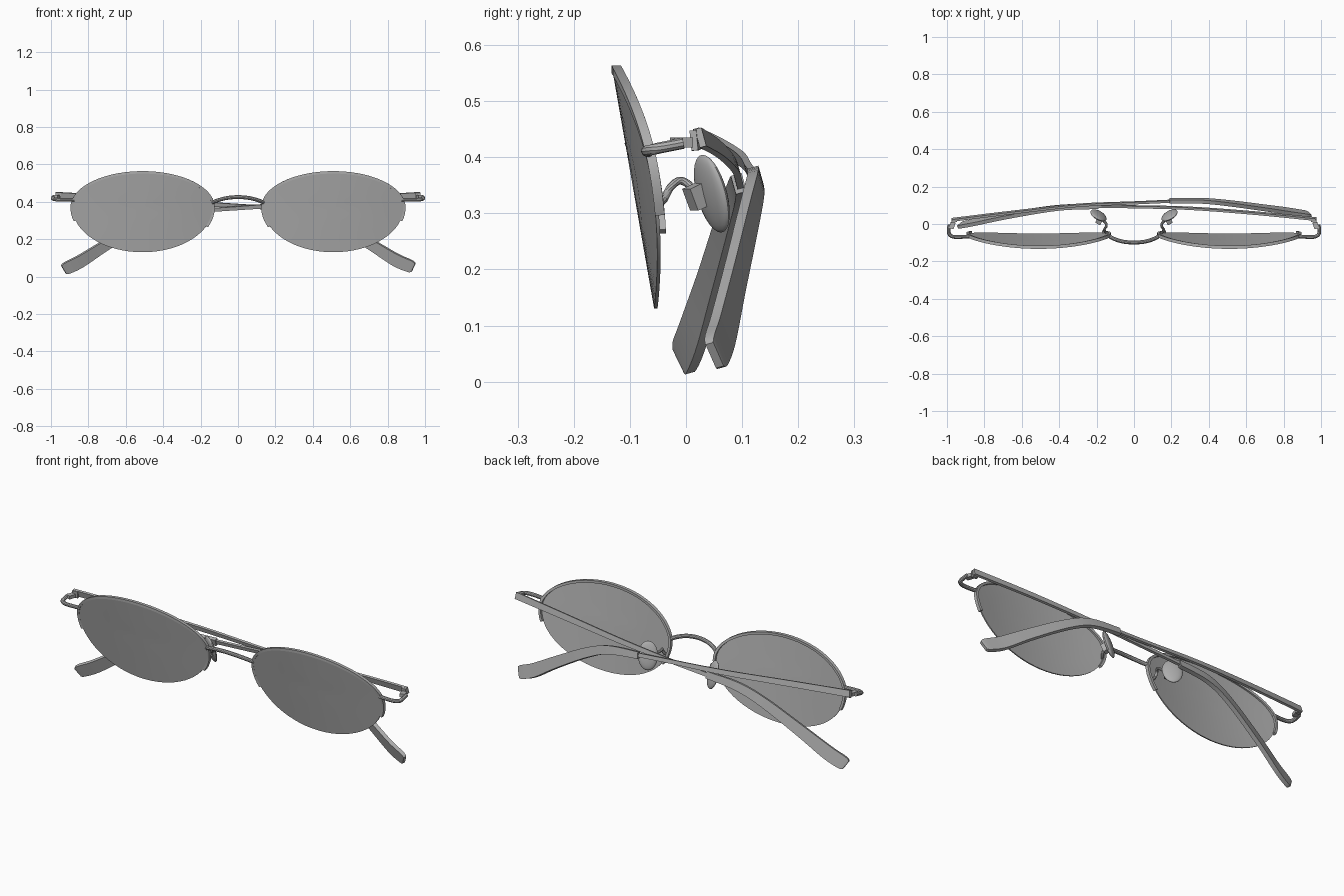
import bpy, bmesh, math
from mathutils import Vector, Matrix

cube = bpy.data.objects.get("Cube")
if cube:
    bpy.data.objects.remove(cube, do_unlink=True)

grey = bpy.data.materials.new("plain_grey")
grey.use_nodes = True
grey.diffuse_color = (0.42, 0.42, 0.42, 1)
grey.node_tree.nodes["Principled BSDF"].inputs["Base Color"].default_value = (0.42, 0.42, 0.42, 1)


def finish(name, bm, angle=35):
    bmesh.ops.recalc_face_normals(bm, faces=bm.faces[:])
    me = bpy.data.meshes.new(name)
    bm.to_mesh(me)
    bm.free()
    me.materials.append(grey)
    ob = bpy.data.objects.new(name, me)
    bpy.context.collection.objects.link(ob)
    bpy.ops.object.select_all(action='DESELECT')
    ob.select_set(True)
    bpy.context.view_layer.objects.active = ob
    bpy.ops.object.shade_smooth_by_angle(angle=math.radians(angle))
    return ob


def spline(keys, steps=5):
    """Smooth path through tuples of any length."""
    k = [Vector(p) for p in keys]
    out = []
    for i in range(len(k) - 1):
        a, b, c, d = k[max(i - 1, 0)], k[i], k[i + 1], k[min(i + 2, len(k) - 1)]
        for j in range(steps):
            t = j / steps
            out.append(b + (c - a) * (t / 2) + (a * 2 - b * 5 + c * 4 - d) * (t * t / 2)
                       + (b * 3 - a - c * 3 + d) * (t ** 3 / 2))
    return out + [k[-1]]


def sweep(name, path, sizes, up, sides=4):
    """Sweep a box (4 sides) or an ellipse along a path; sizes are (height, thickness)."""
    bm = bmesh.new()
    rings = []
    for i, p in enumerate(path):
        t = (path[min(i + 1, len(path) - 1)] - path[max(i - 1, 0)]).normalized()
        u = Vector(up)
        u = (u - t * u.dot(t)).normalized()
        w = t.cross(u)
        h, d = sizes[i] if isinstance(sizes, list) else sizes
        ring = []
        for k in range(sides):
            a = 2 * math.pi * (k + 0.5) / sides
            r = 0.5 * (math.sqrt(2) if sides == 4 else 1)
            ring.append(bm.verts.new(p + u * (h * r * math.sin(a)) + w * (d * r * math.cos(a))))
        rings.append(ring)
    for a, b in zip(rings, rings[1:]):
        for k in range(sides):
            bm.faces.new((a[k], a[(k + 1) % sides], b[(k + 1) % sides], b[k]))
    bm.faces.new(rings[0])
    bm.faces.new(rings[-1])
    return finish(name, bm)


def tube(name, keys, radius):
    return sweep(name, spline(keys), (2 * radius, 2 * radius), (0.1, 0.2, 1), 10)


def box(name, centre, size, rot=(0, 0, 0)):
    bm = bmesh.new()
    bmesh.ops.create_cube(bm, size=1)
    ob = finish(name, bm)
    ob.location, ob.scale, ob.rotation_euler = centre, size, rot
    return ob


def lens_point(s, angle, r=1.0):
    """Point on the tilted, bowed lens surface."""
    u = r * math.cos(angle)
    v = r * math.sin(angle)
    z = 0.37 + v * (0.185 if v > 0 else 0.24)
    y = -0.129 + (0.56 - z) * 0.175 + 0.035 * u * u
    return Vector((s * (0.51 + 0.375 * u), y, z))


def lens(name, s):
    bm = bmesh.new()
    n, rad = 64, (0.25, 0.5, 0.75, 1.0)
    sheets = []
    for off in (-0.003, 0.003):
        shift = Vector((0, off, 0))
        mid = bm.verts.new(lens_point(s, 0, 0) + shift)
        rings = [[bm.verts.new(lens_point(s, 2 * math.pi * k / n, r) + shift)
                  for k in range(n)] for r in rad]
        for k in range(n):
            m = (k + 1) % n
            bm.faces.new((mid, rings[0][k], rings[0][m]))
            for a, b in zip(rings, rings[1:]):
                bm.faces.new((a[k], b[k], b[m], a[m]))
        sheets.append(rings[-1])
    for k in range(n):
        m = (k + 1) % n
        bm.faces.new((sheets[0][k], sheets[0][m], sheets[1][m], sheets[1][k]))
    finish(name, bm)


def nose_pad(name, s):
    bm = bmesh.new()
    bmesh.ops.create_uvsphere(bm, u_segments=24, v_segments=14, radius=1)
    across = Vector((s * 0.85, 0.5, 0)).normalized()
    up = Vector((s * 0.05, -0.3, 1))
    up = (up - across * up.dot(across)).normalized()
    thin = up.cross(across)
    m = Matrix((across * 0.048, thin * 0.015, up * 0.072)).transposed()
    for v in bm.verts:
        v.co = m @ v.co + Vector((s * 0.19, 0.046, 0.335))
    finish(name, bm)


for s, side in ((1, "left"), (-1, "right")):
    lens(side + "_lens", s)
    # half rim over the top of the lens
    arc = [math.radians(-17 + 222 * i / 48) for i in range(49)]
    sweep(side + "_rim", [lens_point(s, a, 1.012) + Vector((0, 0.004, 0)) for a in arc],
          (0.017, 0.013), (0, 1, 0))
    # end piece curling back to the hinge
    tube(side + "_end_piece", [(s * 0.875, -0.066, 0.41), (s * 0.95, -0.07, 0.411),
                               (s * 0.98, -0.062, 0.413), (s * 0.99, -0.045, 0.417),
                               (s * 0.988, -0.005, 0.425)], 0.01)
    box(side + "_hinge", (s * 0.972, -0.008, 0.426), (0.026, 0.035, 0.018), (0, 0, s * 0.3))
    box(side + "_hinge_plate", (s * 0.962, 0.016, 0.43), (0.028, 0.012, 0.036), (0.1, 0, s * -0.15))
    # nose pad with its bent wire and mount
    tube(side + "_pad_wire", [(s * 0.143, -0.052, 0.318), (s * 0.155, -0.04, 0.324),
                              (s * 0.158, -0.028, 0.346), (s * 0.148, -0.012, 0.358),
                              (s * 0.15, 0.004, 0.352), (s * 0.17, 0.022, 0.335)], 0.007)
    box(side + "_pad_mount", (s * 0.183, 0.022, 0.331), (0.03, 0.036, 0.042), (0.4, 0, s * 0.5))
    nose_pad(side + "_nose_pad", s)

# arched bridge
tube("bridge", [(-0.137, -0.062, 0.395), (-0.11, -0.078, 0.407), (-0.06, -0.094, 0.42),
                (0, -0.099, 0.425), (0.06, -0.094, 0.42), (0.11, -0.078, 0.407),
                (0.137, -0.062, 0.395)], 0.0105)

# folded temples: slim bar from the hinge, then a wide sleeve that bends down
# keys are (distance across, y, z, height, thickness)
arms = {
    "right": (-1, [(-0.975, 0.022, 0.435, 0.034, 0.012), (-0.65, 0.062, 0.418, 0.03, 0.012),
                   (-0.3, 0.1, 0.396, 0.025, 0.012), (0, 0.113, 0.378, 0.02, 0.012),
                   (0.22, 0.123, 0.365, 0.02, 0.012)],
              [(0.19, 0.124, 0.366, 0.034, 0.02), (0.36, 0.124, 0.349, 0.042, 0.02),
               (0.5, 0.112, 0.293, 0.048, 0.02), (0.7, 0.086, 0.178, 0.057, 0.02),
               (0.84, 0.066, 0.091, 0.068, 0.02), (0.92, 0.054, 0.056, 0.066, 0.019),
               (0.938, 0.051, 0.047, 0.05, 0.015)]),
    "left": (1, [(-0.975, 0.026, 0.435, 0.034, 0.012), (-0.65, 0.058, 0.415, 0.03, 0.012),
                 (-0.3, 0.084, 0.388, 0.025, 0.012), (0, 0.092, 0.366, 0.02, 0.012),
                 (0.22, 0.095, 0.352, 0.02, 0.012)],
             [(0.19, 0.094, 0.353, 0.034, 0.02), (0.36, 0.09, 0.338, 0.042, 0.02),
              (0.5, 0.074, 0.287, 0.048, 0.02), (0.7, 0.04, 0.172, 0.057, 0.02),
              (0.84, 0.012, 0.083, 0.068, 0.02), (0.915, -0.003, 0.046, 0.066, 0.019),
              (0.932, -0.006, 0.036, 0.05, 0.015)]),
}
for side, (s, bar, sleeve) in arms.items():
    for part, keys in (("temple_bar", bar), ("temple_sleeve", sleeve)):
        pts = spline(keys, 5)
        sweep(side + "_" + part, [Vector((-s * p[0], p[1], p[2])) for p in pts],
              [(p[3], p[4]) for p in pts], (0, -0.28, 1))
